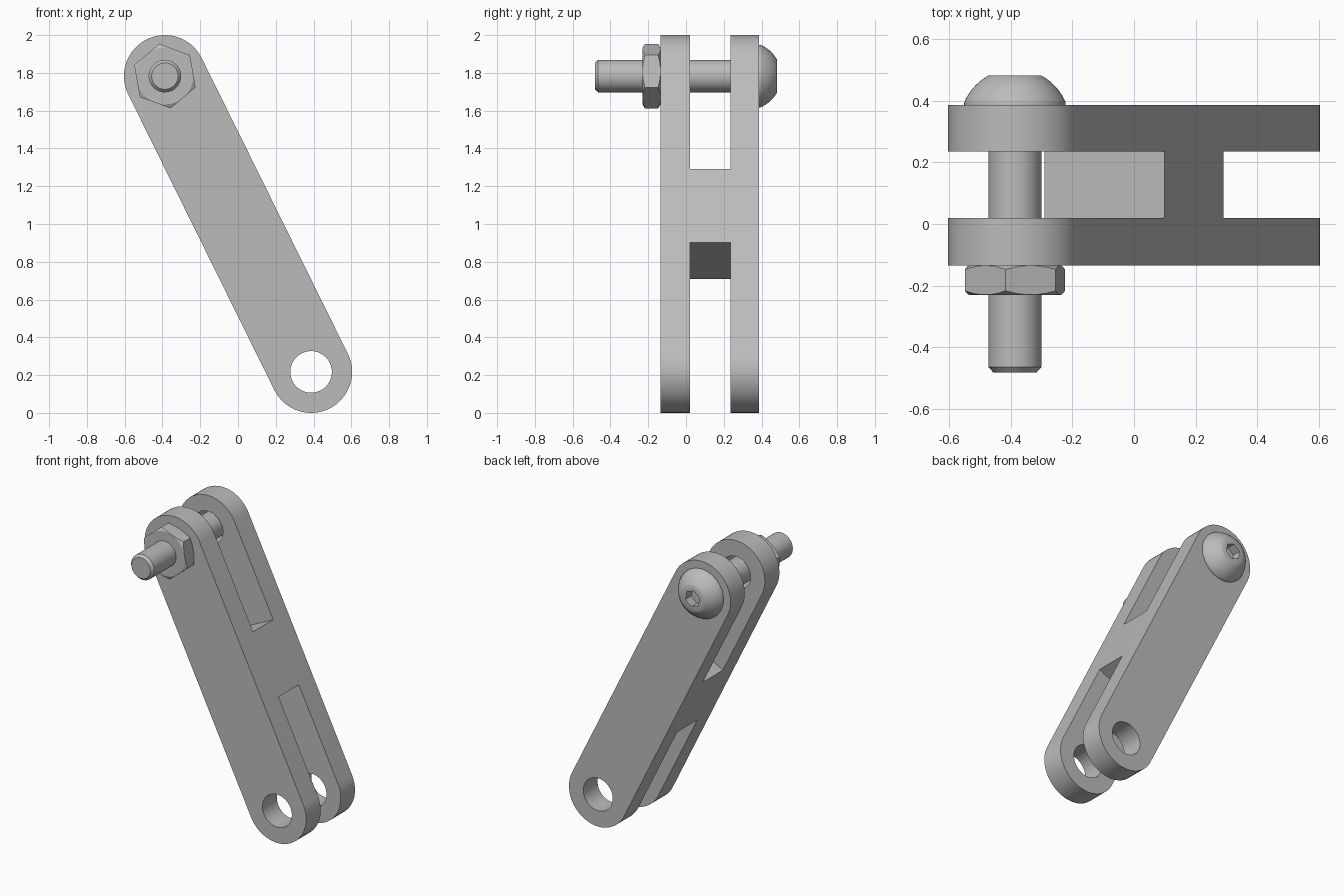
import bpy, bmesh, math
from mathutils import Vector

if "Cube" in bpy.data.objects:
    bpy.data.objects.remove(bpy.data.objects["Cube"], do_unlink=True)

steel = bpy.data.materials.new("grey steel")
steel.use_nodes = True
GREY = (0.5, 0.5, 0.5, 1)
steel.diffuse_color = GREY
steel.node_tree.nodes["Principled BSDF"].inputs["Base Color"].default_value = GREY

# Key dimensions: pin centres, end radius, plate faces
TOP, BOTTOM = Vector((-0.387, 1.783)), Vector((0.387, 0.217))
R, HOLE = 0.217, 0.11
FRONT, BACK = -0.135, 0.387
SLOT_FRONT, SLOT_BACK = 0.02, 0.235
axis = (BOTTOM - TOP).normalized()
side = Vector((-axis.y, axis.x))
middle = (TOP + BOTTOM) / 2


def finish(name, bm):
    bmesh.ops.recalc_face_normals(bm, faces=bm.faces)
    mesh = bpy.data.meshes.new(name)
    bm.to_mesh(mesh)
    bm.free()
    mesh.materials.append(steel)
    ob = bpy.data.objects.new(name, mesh)
    bpy.context.collection.objects.link(ob)
    return ob


def prism(name, outline, y0, y1):
    """Extrude an (x, z) outline along y."""
    bm = bmesh.new()
    face = bm.faces.new([bm.verts.new((p[0], y0, p[1])) for p in outline])
    new = bmesh.ops.extrude_face_region(bm, geom=[face])["geom"]
    bmesh.ops.translate(bm, vec=(0, y1 - y0, 0),
                        verts=[v for v in new if isinstance(v, bmesh.types.BMVert)])
    return finish(name, bm)


def arc(centre, radius, start, sweep, steps, closed=True):
    count = steps if closed else steps + 1
    return [centre + radius * Vector((math.cos(start + sweep * i / steps),
                                      math.sin(start + sweep * i / steps)))
            for i in range(count)]


def circle(centre, radius, steps, turn=0.0):
    return arc(centre, radius, turn, math.tau, steps)


def lathe(name, profile, centre, steps=64):
    """Spin an (r, y) profile around a y-parallel axis."""
    bm = bmesh.new()
    verts = [bm.verts.new((r, y, 0)) for r, y in profile]
    edges = [bm.edges.new(pair) for pair in zip(verts, verts[1:])]
    bmesh.ops.spin(bm, geom=verts + edges, cent=(0, 0, 0), axis=(0, 1, 0),
                   angle=math.tau, steps=steps)
    bmesh.ops.remove_doubles(bm, verts=bm.verts, dist=1e-5)
    bmesh.ops.translate(bm, vec=(centre.x, 0, centre.y), verts=bm.verts)
    return finish(name, bm)


def combine(ob, tools, operation="DIFFERENCE"):
    """Apply booleans, then discard the tools."""
    for tool in tools:
        mod = ob.modifiers.new("cut", "BOOLEAN")
        mod.operation, mod.object, mod.solver = operation, tool, "EXACT"
    bpy.context.view_layer.update()
    graph = bpy.context.evaluated_depsgraph_get()
    mesh = bpy.data.meshes.new_from_object(ob.evaluated_get(graph))
    ob.modifiers.clear()
    ob.data = mesh
    for tool in tools:
        bpy.data.objects.remove(tool, do_unlink=True)


def smooth(ob, degrees=30):
    bpy.ops.object.select_all(action="DESELECT")
    ob.select_set(True)
    bpy.context.view_layer.objects.active = ob
    bpy.ops.object.shade_smooth_by_angle(angle=math.radians(degrees))


# Double-forked link: rounded bar with a slot and a pin hole at each end
turn = math.atan2(side.y, side.x)
outline = (arc(TOP, R, turn, math.pi, 32, False)
           + arc(BOTTOM, R, turn + math.pi, math.pi, 32, False))
link = prism("forked_link", outline, FRONT, BACK)
tools = []
for centre, way in ((TOP, -axis), (BOTTOM, axis)):
    near, far = middle + way * R, middle + way * 1.3
    slot = [near - side * 0.4, near + side * 0.4, far + side * 0.4, far - side * 0.4]
    tools.append(prism("slot_cutter", slot, SLOT_FRONT, SLOT_BACK))
    tools.append(prism("hole_cutter", circle(centre, HOLE, 64), -1, 1))
combine(link, tools)
smooth(link)

# Button-head bolt: chamfered tip, plain shank, domed head with hex socket
HEAD_TOP, TIP, SHANK, HEAD_R, FLAT_R = 0.483, -0.483, 0.086, 0.165, 0.085
lip = BACK + 0.008
rise = HEAD_TOP - lip
drop = (HEAD_R ** 2 - FLAT_R ** 2 - rise ** 2) / (2 * rise)
ball = math.hypot(HEAD_R, drop)
a0, a1 = math.atan2(drop, HEAD_R), math.atan2(drop + rise, FLAT_R)
dome = arc(Vector((0, lip - drop)), ball, a0, a1 - a0, 12, False)
profile = [(0, TIP), (0.07, TIP), (SHANK, TIP + 0.018), (SHANK, BACK),
           (HEAD_R, BACK)] + [tuple(p) for p in dome] + [(0, HEAD_TOP)]
bolt = lathe("button_head_bolt", profile, TOP)
socket = prism("socket_cutter", circle(TOP, 0.056, 6, math.radians(40)),
               HEAD_TOP - 0.06, HEAD_TOP + 0.1)
combine(bolt, [socket])
smooth(bolt)

# Hex nut with both faces chamfered
NUT_FRONT, CHAMFER = -0.23, 0.017
nut = prism("hex_nut", circle(TOP, 0.173, 6, math.radians(40)), NUT_FRONT, FRONT)
cone = lathe("chamfer_tool", [(0, NUT_FRONT - 0.001), (0.148, NUT_FRONT - 0.001),
                              (0.18, NUT_FRONT + CHAMFER), (0.18, FRONT - CHAMFER),
                              (0.148, FRONT + 0.001), (0, FRONT + 0.001)], TOP, 96)
combine(nut, [cone], "INTERSECT")
bore = prism("bore_cutter", circle(TOP, SHANK, 64), -1, 1)
combine(nut, [bore])
smooth(nut, 20)
